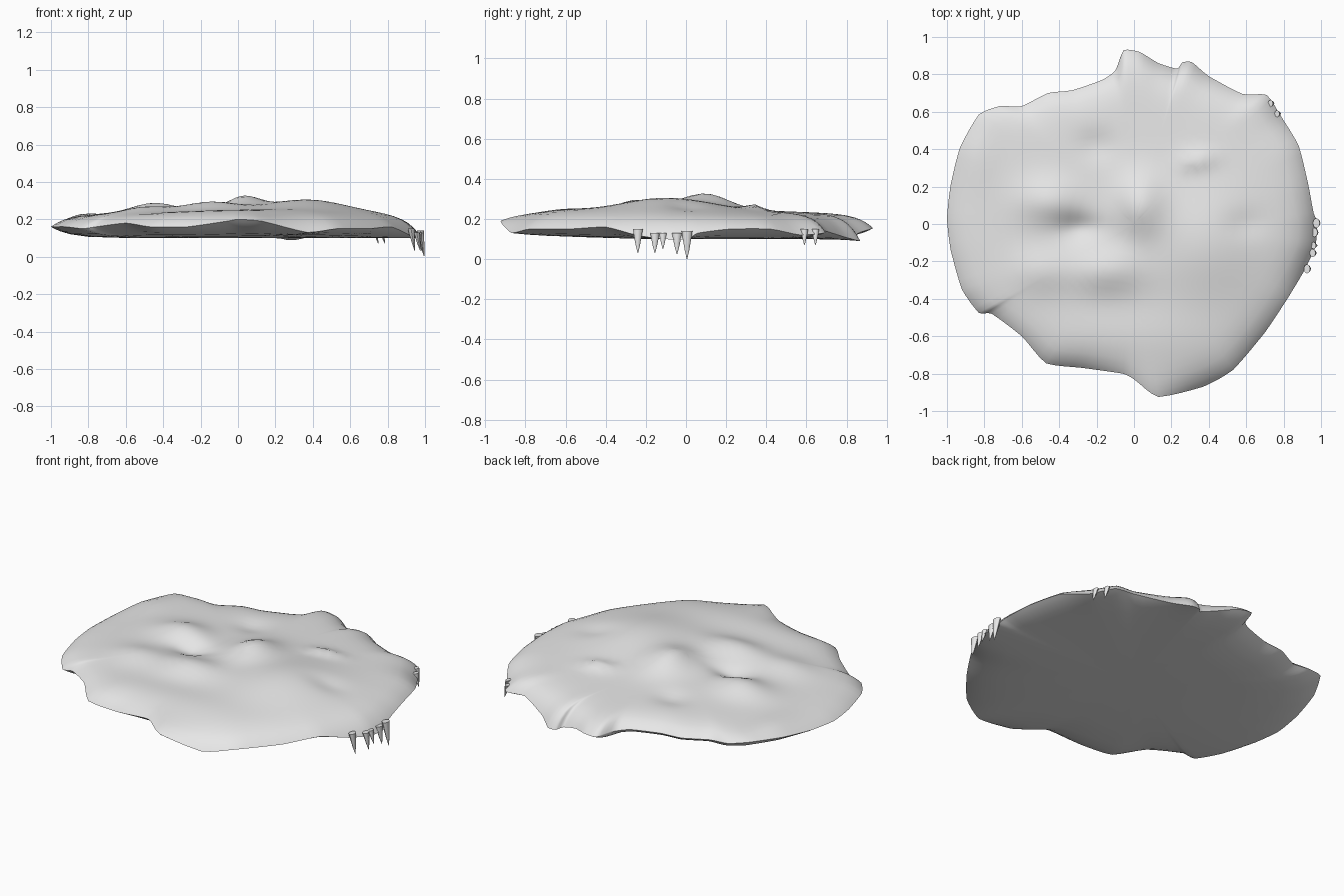
import bpy, bmesh, math
from mathutils import Vector

cube = bpy.data.objects.get("Cube")
if cube:
    bpy.data.objects.remove(cube, do_unlink=True)

snow = bpy.data.materials.new("pale_snow")
snow.use_nodes = True
colour = (0.8, 0.8, 0.8, 1)
snow.diffuse_color = colour
snow.node_tree.nodes["Principled BSDF"].inputs["Base Color"].default_value = colour

# Ragged rim of the slab, clockwise from the right-hand end
RIM = [(-1, .03, .16), (-.98, .21, .17), (-.93, .41, .19), (-.83, .585, .2), (-.72, .63, .18),
       (-.6, .63, .17), (-.46, .7, .17), (-.33, .715, .17), (-.17, .77, .17), (-.1, .82, .16),
       (-.055, .93, .155), (.03, .92, .15), (.13, .86, .13), (.23, .83, .1), (.26, .865, .09),
       (.31, .865, .09), (.4, .79, .11), (.58, .695, .14), (.71, .69, .13), (.79, .57, .12),
       (.88, .42, .15), (.93, .22, .15), (.96, .06, .13), (.98, .01, .1), (.97, -.12, .1),
       (.91, -.25, .12), (.82, -.4, .16), (.7, -.58, .15), (.53, -.78, .15), (.37, -.87, .13),
       (.13, -.925, .19), (0, -.83, .2), (-.06, -.8, .19), (-.27, -.77, .16), (-.47, -.745, .16),
       (-.6, -.6, .18), (-.76, -.48, .16), (-.83, -.475, .15), (-.92, -.35, .16), (-.98, -.14, .16)]

# Mounds and hollows on top: x, y, width x, width y, height
BUMPS = [(.03, .1, .13, .16, .07), (.38, -.1, .3, .32, .065), (-.45, .12, .16, .12, .05),
         (-.15, -.25, .2, .12, .05), (-.3, -.02, .1, .07, -.035), (-.85, .4, .1, .2, .02),
         (-.2, .42, .1, .08, -.02), (.34, .34, .1, .05, .025), (-.5, -.25, .15, .12, .03),
         (0, -.6, .5, .15, .015), (.6, .0, .1, .08, -.015)]


def top_height(x, y):
    z = .245 - .03 * (x * x + y * y)
    return z + sum(h * math.exp(-((x - a) / w) ** 2 - ((y - b) / d) ** 2)
                   for a, b, w, d, h in BUMPS)


def smooth_loop(points, steps):
    pts, out = [Vector(p) for p in points], []
    n = len(pts)
    for i in range(n):
        a, b, c, d = (pts[(i + k) % n] for k in (-1, 0, 1, 2))
        for s in range(steps):
            t = s / steps
            curve = b + .5 * t * (c - a + t * (2 * a - 5 * b + 4 * c - d + t * (3 * (b - c) + d - a)))
            out.append(curve.lerp(b.lerp(c, t), .5))
    return out


def finish(bm, name, angle):
    bmesh.ops.recalc_face_normals(bm, faces=bm.faces)
    mesh = bpy.data.meshes.new(name)
    bm.to_mesh(mesh)
    bm.free()
    mesh.materials.append(snow)
    obj = bpy.data.objects.new(name, mesh)
    bpy.context.collection.objects.link(obj)
    bpy.ops.object.select_all(action='DESELECT')
    obj.select_set(True)
    bpy.context.view_layer.objects.active = obj
    bpy.ops.object.shade_smooth_by_angle(angle=math.radians(angle))
    return obj


# Slab: rings shrinking to the middle above and below one shared rim
rim = smooth_loop(RIM, 4)
bm = bmesh.new()
edge = [bm.verts.new(p) for p in rim]


def add_side(height, scales):
    previous, n = edge, len(rim)
    for t in scales:
        ring = [bm.verts.new((p.x * t, p.y * t, height(p, t))) for p in rim]
        for i in range(n):
            j = (i + 1) % n
            bm.faces.new((previous[i], previous[j], ring[j], ring[i]))
        previous = ring
    tip = bm.verts.new((0, 0, height(Vector((0, 0, 0)), 0)))
    for i in range(n):
        bm.faces.new((previous[i], previous[(i + 1) % n], tip))


def upper(p, t):
    blend = t ** 14
    return p.z * blend + top_height(p.x * t, p.y * t) * (1 - blend)


def lower(p, t):
    blend = t ** 10
    base = .1 + .03 * max(0, -p.y * t - .2)
    return p.z * blend + base * (1 - blend)


add_side(upper, [.995, .98, .96, .93] + [.9 - .05 * k for k in range(18)])
add_side(lower, [.98, .95, .9, .8, .6, .3])
finish(bm, "snow_slab", 60)

# Icicles: tapered spikes hanging from the left rim: x, y, root z, tip z, radius
ICICLES = [(.925, -.24, .15, .03, .024), (.955, -.155, .13, .03, .022), (.96, -.115, .13, .05, .018),
           (.965, -.045, .13, .025, .024), (.975, .005, .14, 0, .026),
           (.765, .59, .15, .07, .018), (.73, .645, .15, .07, .018)]
for k, (x, y, top, tip, radius) in enumerate(ICICLES):
    bm = bmesh.new()
    rings = []
    for s in (0, .35, .7, 1):
        r = radius * (1 - s) ** .8 + .001
        lean = .02 * s
        rings.append([bm.verts.new((x + lean + r * math.cos(a) * .7, y + r * math.sin(a),
                                    top + (tip - top) * s))
                      for a in (math.tau * i / 8 for i in range(8))])
    for a, b in zip(rings, rings[1:]):
        for i in range(8):
            j = (i + 1) % 8
            bm.faces.new((a[i], a[j], b[j], b[i]))
    bm.faces.new(rings[0])
    bm.faces.new(rings[-1])
    finish(bm, f"icicle_{k + 1}", 50)
